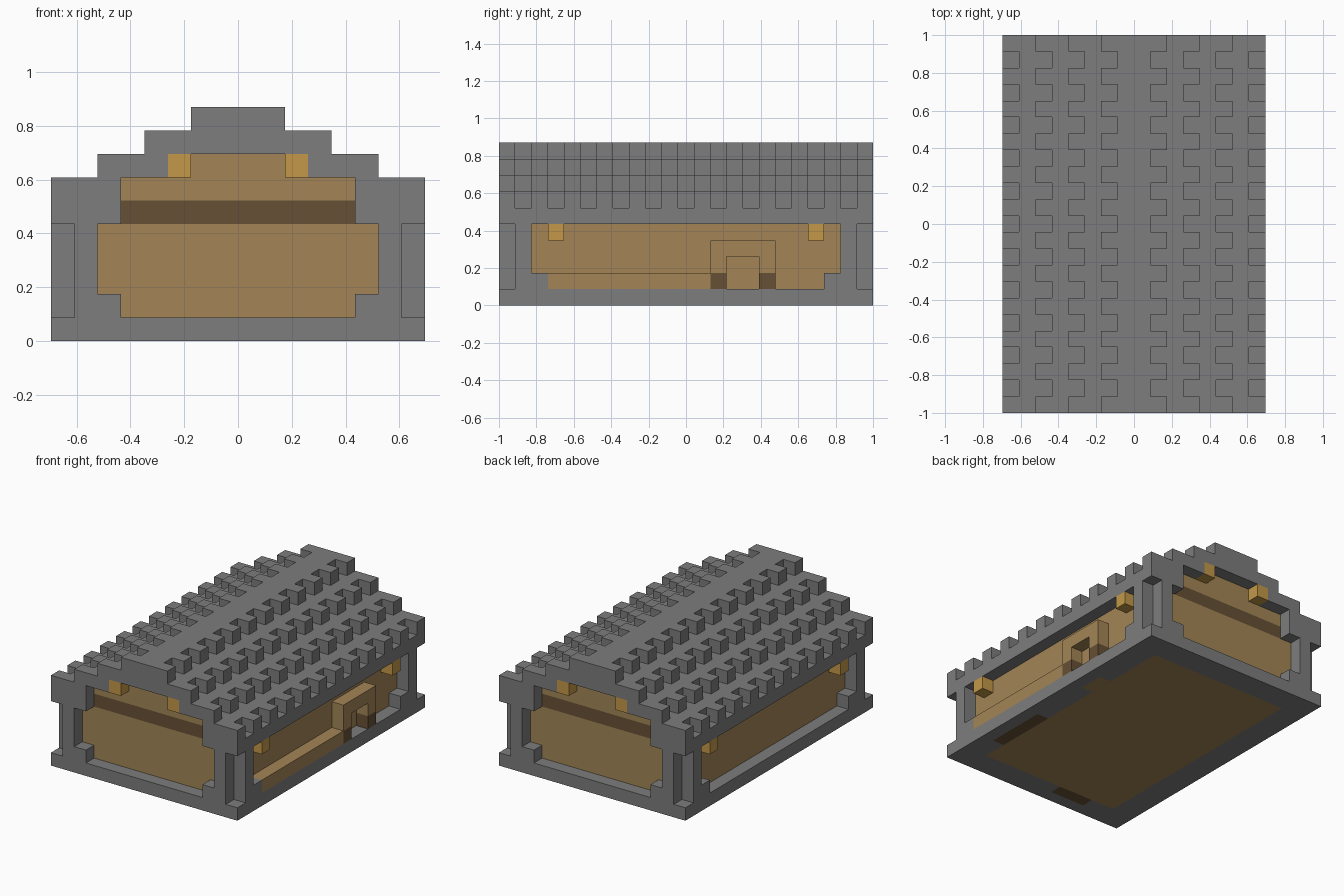
import bpy
import bmesh

cube = bpy.data.objects.get("Cube")
if cube:
    bpy.data.objects.remove(cube, do_unlink=True)

LENGTH = 23                # blocks from front to back
U = 2 / LENGTH             # size of one block


def material(name, rgb):
    m = bpy.data.materials.new(name)
    m.use_nodes = True
    colour = (*rgb, 1)
    m.diffuse_color = colour
    bsdf = m.node_tree.nodes["Principled BSDF"]
    bsdf.inputs["Base Color"].default_value = colour
    bsdf.inputs["Roughness"].default_value = 0.9
    return m


STONE = material("grey stone", (0.205, 0.205, 0.205))
WOOD = material("brown planks", (0.366, 0.235, 0.093))
DARK = material("dark timber", (0.136, 0.080, 0.036))
AMBER = material("amber wood", (0.546, 0.314, 0.067))


def box(x, y, z):
    """Block cells of a box; each argument is a (start, end) pair."""
    return {(i, j, k) for i in range(*x) for j in range(*y) for k in range(*z)}


def flip_x(cells):
    return cells | {(-1 - i, j, k) for i, j, k in cells}


def flip_y(cells):
    return cells | {(i, LENGTH - 1 - j, k) for i, j, k in cells}


def four(cells):
    return flip_x(flip_y(cells))


def build(name, mat, cells):
    """Make one closed mesh from the outer faces of a set of blocks."""
    bm = bmesh.new()
    verts = {}

    def vert(p):
        if p not in verts:
            verts[p] = bm.verts.new((p[0] * U, (p[1] - LENGTH / 2) * U, p[2] * U))
        return verts[p]

    for c in sorted(cells):
        for axis in range(3):
            b, d = (axis + 1) % 3, (axis + 2) % 3
            for side in (0, 1):
                n = list(c)
                n[axis] += 2 * side - 1
                if tuple(n) in cells:
                    continue
                loop = []
                for s, t in ((0, 0), (1, 0), (1, 1), (0, 1)):
                    p = list(c)
                    p[axis] += side
                    p[b] += s
                    p[d] += t
                    loop.append(vert(tuple(p)))
                bm.faces.new(loop if side else loop[::-1])
    mesh = bpy.data.meshes.new(name)
    bm.to_mesh(mesh)
    bm.free()
    mesh.materials.append(mat)
    obj = bpy.data.objects.new(name, mesh)
    bpy.context.collection.objects.link(obj)


FULL = (0, LENGTH)

# Floor, with the sill blocks that interrupt the stone base
floor = box((-6, 6), (2, 21), (0, 1)) | box((6, 7), (14, 16), (0, 1))
sills = box((6, 7), (4, 9), (0, 1)) | box((-4, -1), (1, 2), (0, 1))
build("floor", WOOD, floor)
build("floor_sills", DARK, sills)

# Stone base ring
build("base", STONE, box((-8, 8), FULL, (0, 1)) - floor - sills)

# Corner posts with a notched outer edge, and their foot blocks
post = box((6, 8), (0, 2), (1, 5)) - box((7, 8), (0, 1), (1, 5))
build("corner_posts", STONE, four(post))
feet = box((5, 6), (0, 1), (1, 2)) | box((7, 8), (2, 3), (1, 2))
build("post_feet", STONE, four(feet))

# Stepped roof: each course has alternate blocks missing on its outer edge
roof = box((5, 8), FULL, (5, 6))
for inner, outer, z in ((5, 8, 6), (3, 6, 7), (0, 4, 8), (0, 2, 9)):
    roof |= box((inner, outer), FULL, (z, z + 1))
    for y in range(1, LENGTH, 2):
        roof -= box((outer - 1, outer), (y, y + 1), (z, z + 1))
build("roof", STONE, flip_x(roof))

# Side walls and gable walls
build("side_walls", WOOD, flip_x(box((6, 7), (2, 21), (1, 5))))
gable = box((0, 6), (1, 2), (1, 5)) | box((0, 5), (1, 2), (6, 7)) | box((0, 3), (1, 2), (7, 8))
build("gable_walls", WOOD, four(gable))
build("gable_beams", DARK, four(box((0, 5), (1, 2), (5, 6))))

# Amber brackets under the eaves and gables
brackets = box((2, 3), (0, 1), (7, 8)) | box((7, 8), (3, 4), (4, 5))
build("brackets", AMBER, four(brackets))

# Bench and doorway along the left side
build("bench", WOOD, box((7, 8), (3, 13), (1, 2)))
frame = box((7, 8), (13, 17), (1, 4)) - box((7, 8), (14, 16), (1, 3))
frame_feet = {c for c in frame if c[2] == 1}
build("door_frame", WOOD, frame - frame_feet)
build("door_frame_feet", DARK, frame_feet)
